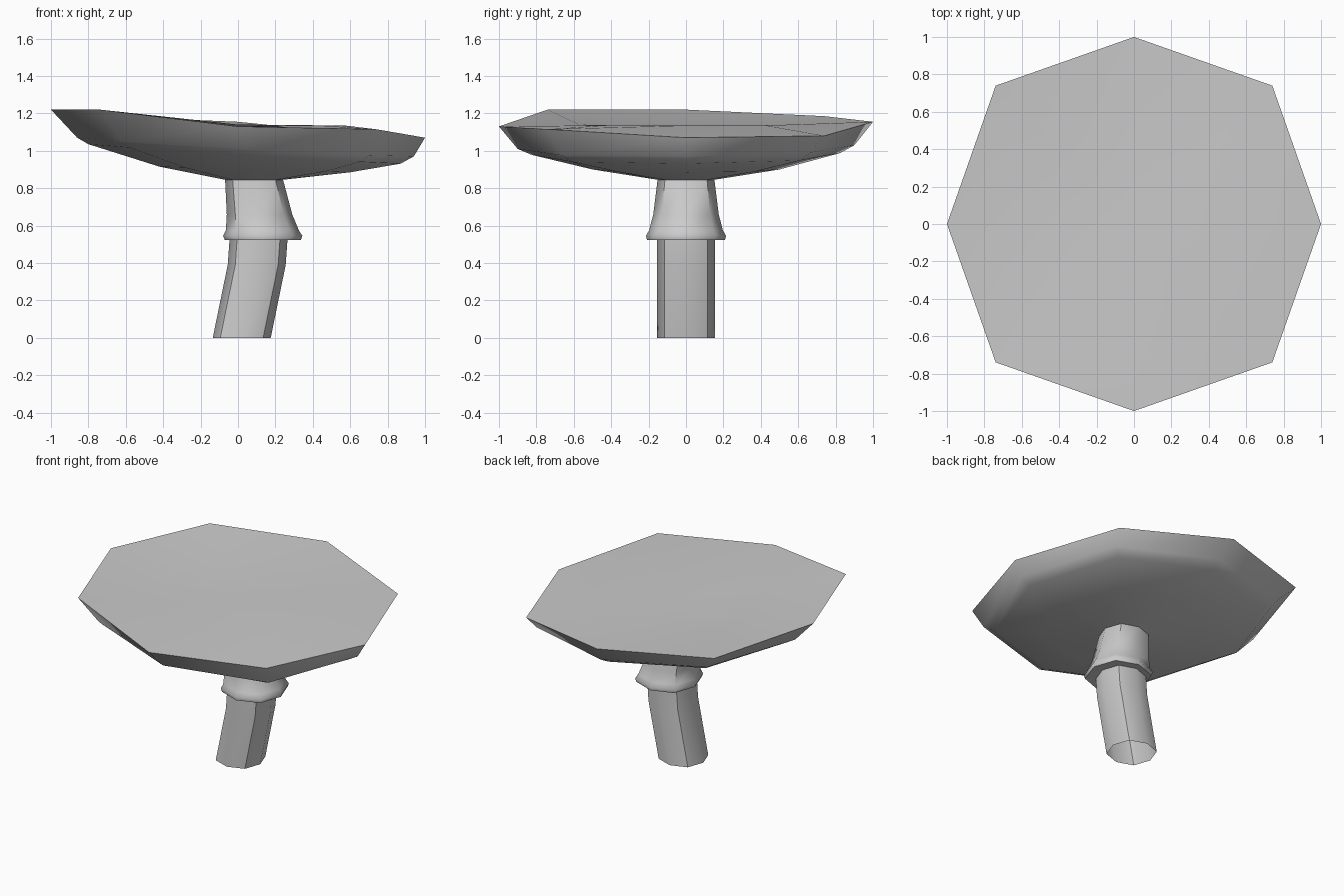
import bpy, bmesh, math

if "Cube" in bpy.data.objects:
    bpy.data.objects.remove(bpy.data.objects["Cube"])


def ring(bm, cx, rx, ry, z, tilt_x=0.0, tilt_y=0.0, heights=None):
    """Eight-sided loop with slightly bulged diagonals; may be tilted or given heights."""
    loop = []
    for i in range(8):
        a = i * math.pi / 4
        k = 1.046 if i % 2 else 1.0
        c, s = math.cos(a) * k, math.sin(a) * k
        h = heights[i] if heights else z + tilt_x * c + tilt_y * s
        loop.append(bm.verts.new((cx + rx * c, ry * s, h)))
    return loop


def bridge(bm, loops):
    for lo, hi in zip(loops, loops[1:]):
        for i in range(8):
            j = (i + 1) % 8
            bm.faces.new((lo[i], lo[j], hi[j], hi[i]))


def finish(bm, name, angle):
    bmesh.ops.recalc_face_normals(bm, faces=bm.faces)
    me = bpy.data.meshes.new(name)
    bm.to_mesh(me)
    bm.free()
    ob = bpy.data.objects.new(name, me)
    bpy.context.collection.objects.link(ob)
    bpy.ops.object.select_all(action='DESELECT')
    ob.select_set(True)
    bpy.context.view_layer.objects.active = ob
    bpy.ops.object.shade_smooth_by_angle(angle=math.radians(angle))


# stem: bent open tube
bm = bmesh.new()
bridge(bm, [ring(bm, cx, 0.155, 0.155, z)
            for cx, z in ((0.02, 0), (0.10, 0.39), (0.11, 0.53))])
finish(bm, "stem", 50)

# cap with flared collar, underside, uneven rim and shallow top
bm = bmesh.new()
loops = [
    ring(bm, 0.11, 0.155, 0.155, 0.525),
    ring(bm, 0.133, 0.203, 0.208, 0.522),
    ring(bm, 0.132, 0.212, 0.214, 0.545),
    ring(bm, 0.130, 0.195, 0.197, 0.575),
    ring(bm, 0.115, 0.175, 0.175, 0.66),
    ring(bm, 0.086, 0.155, 0.152, 0.845),
    ring(bm, 0.09, 0.51, 0.50, 0.90, -0.015),
    ring(bm, 0.035, 0.835, 0.825, 0.983, -0.052, 0.005),
    ring(bm, 0.04, 0.90, 0.90, 1.02, -0.05, 0.01),
    ring(bm, 0, 1, 1, 0,
         heights=[1.07, 1.08, 1.155, 1.185, 1.22, 1.22, 1.13, 1.115]),
    ring(bm, 0, 0.57, 0.57, 1.14, -0.005, 0.0),
]
bridge(bm, loops)
centre = bm.verts.new((0, 0, 1.135))
for i in range(8):
    bm.faces.new((loops[-1][i], loops[-1][(i + 1) % 8], centre))
finish(bm, "cap", 50)
